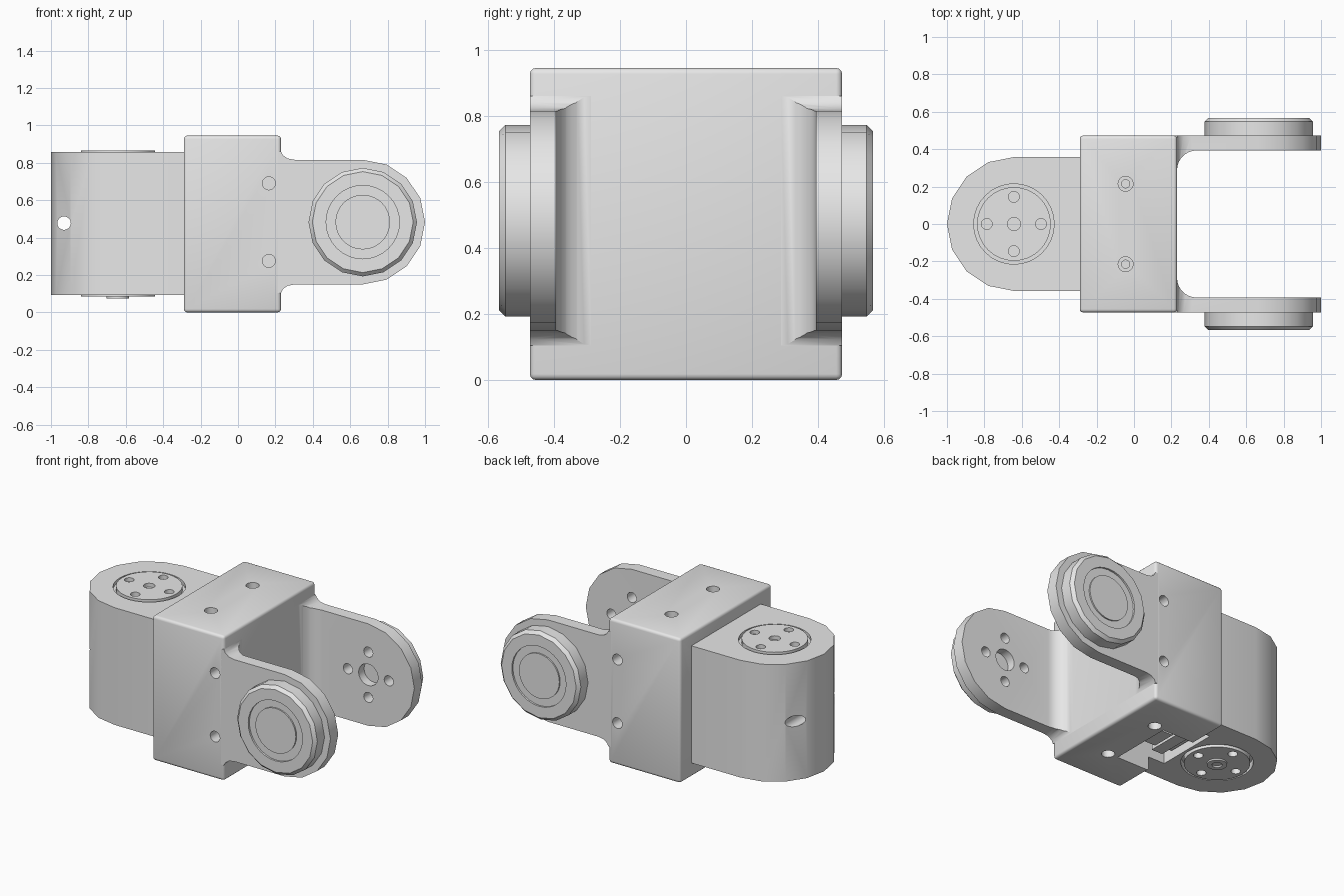
import bpy, bmesh, math
from math import cos, sin, pi

cube = bpy.data.objects.get("Cube")
if cube:
    bpy.data.objects.remove(cube, do_unlink=True)

grey = bpy.data.materials.new("light_grey")
grey.use_nodes = True
COLOUR = (0.8, 0.8, 0.8, 1)
grey.diffuse_color = COLOUR
for node in grey.node_tree.nodes:
    if node.type == 'BSDF_PRINCIPLED':
        node.inputs["Base Color"].default_value = COLOUR

parts = []


def arc(cx, cy, r, start, end, steps):
    """Points on an arc, angles in degrees."""
    angles = [math.radians(start + (end - start) * i / steps) for i in range(steps + 1)]
    return [(cx + r * cos(a), cy + r * sin(a)) for a in angles]


def circle(cx, cy, r, sides=32):
    return arc(cx, cy, r, 0, 360, sides)[:-1]


def solid(name, axis, *sections):
    """Closed solid lofted through (outline, height) sections along y or z."""
    bm = bmesh.new()
    rings = []
    for pts, h in sections:
        rings.append([bm.verts.new((u, v, h) if axis == 'z' else (u, h, v)) for u, v in pts])
    n = len(rings[0])
    for low, high in zip(rings, rings[1:]):
        for i in range(n):
            j = (i + 1) % n
            bm.faces.new((low[i], low[j], high[j], high[i]))
    bm.faces.new(rings[0][::-1])
    bm.faces.new(rings[-1])
    bmesh.ops.recalc_face_normals(bm, faces=bm.faces)
    mesh = bpy.data.meshes.new(name)
    bm.to_mesh(mesh)
    bm.free()
    mesh.materials.append(grey)
    obj = bpy.data.objects.new(name, mesh)
    bpy.context.collection.objects.link(obj)
    parts.append(obj)
    return obj


def rod(name, axis, centre, r, a, b, sides=32):
    pts = circle(*centre, r, sides)
    return solid(name, axis, (pts, a), (pts, b))


def box(name, x0, x1, y, z0, z1):
    pts = [(x0, -y), (x1, -y), (x1, y), (x0, y)]
    return solid(name, 'z', (pts, z0), (pts, z1))


def bake(obj):
    """Replace the mesh with its modified version."""
    deps = bpy.context.evaluated_depsgraph_get()
    mesh = bpy.data.meshes.new_from_object(obj.evaluated_get(deps))
    obj.modifiers.clear()
    obj.data = mesh


def combine(obj, tool, operation='DIFFERENCE'):
    mod = obj.modifiers.new("cut", 'BOOLEAN')
    mod.operation, mod.object, mod.solver = operation, tool, 'EXACT'
    bake(obj)
    parts.remove(tool)
    bpy.data.objects.remove(tool, do_unlink=True)


def drill(obj, axis, centre, r, a, b, sides=20):
    combine(obj, rod("cutter", axis, centre, r, a, b, sides))


def cross(cx, cy, d):
    return [(cx + d, cy), (cx - d, cy), (cx, cy + d), (cx, cy - d)]


# Central block with softened edges
block = box("central_block", -0.29, 0.23, 0.473, 0, 0.945)
bevel = block.modifiers.new("soft_edges", 'BEVEL')
bevel.width, bevel.segments = 0.018, 3
bake(block)
for side in (-1, 1):
    for z in (0.275, 0.69):
        drill(block, 'y', (0.165, z), 0.035, side * 0.38, side * 0.6)
    for x, z, out in ((-0.045, 0.89, 1.1), (0.02, 0.055, -0.1)):
        drill(block, 'z', (x, side * 0.215), 0.04, z, out)
    drill(block, 'z', (-0.045, side * 0.215), 0.022, 0.8, 1.1)

# Rounded housing with seats for the two horns
HX = -0.642
outline = [(-0.27, 0.358)] + arc(HX, 0, 0.358, 90, 270, 8) + [(-0.27, -0.358)]
housing = solid("motor_housing", 'z', (outline, 0.092), (outline, 0.858))
drill(housing, 'z', (HX, 0), 0.215, 0.835, 1, 32)
drill(housing, 'z', (HX, 0), 0.215, 0, 0.14, 32)
drill(housing, 'y', (-0.93, 0.477), 0.036, -1, 1)

# Open pocket underneath, with the motor showing inside
for obj in (block, housing):
    combine(obj, box("cutter", -0.41, -0.05, 0.21, -0.1, 0.2))
box("motor_case", -0.40, -0.09, 0.13, 0.14, 0.21)
box("motor_socket", -0.23, -0.13, 0.08, 0.09, 0.15)
box("motor_flange", -0.36, -0.28, 0.17, 0.12, 0.21)

# Drilled horns on the housing
top_horn = rod("top_horn", 'z', (HX, 0), 0.197, 0.82, 0.865)
bottom_horn = rod("bottom_horn", 'z', (HX, 0), 0.197, 0.085, 0.16)
hub = rod("bottom_hub", 'z', (HX, 0), 0.06, 0.075, 0.12)
for hole in cross(HX, 0, 0.145):
    drill(top_horn, 'z', hole, 0.029, 0.84, 1)
    drill(bottom_horn, 'z', hole, 0.029, 0, 0.13)
drill(top_horn, 'z', (HX, 0), 0.035, 0.84, 1)
drill(hub, 'z', (HX, 0), 0.03, 0, 0.1)

# Fork: plan outline intersected with side outline
FX, FZ, R = 0.667, 0.4825, 0.333
half_plan = [(0.21, 0.473), (1.1, 0.473), (1.1, 0.393)] + arc(0.335, 0.288, 0.105, 90, 180, 8)
plan = half_plan + [(x, -y) for x, y in reversed(half_plan)]
fillet = [(0.21, FZ + R + 0.045), (0.23, FZ + R + 0.045), (0.24, FZ + R + 0.025),
          (0.265, FZ + R + 0.007), (0.305, FZ + R)]
side_view = fillet + arc(FX, FZ, R, 90, -90, 8) + [(x, 2 * FZ - z) for x, z in reversed(fillet)]
fork = solid("fork", 'z', (plan, -0.1), (plan, 1.1))
combine(fork, solid("cutter", 'y', (side_view, -1), (side_view, 1)), 'INTERSECT')

# Pivot caps and the holes on the inside of each arm
for side, label in ((-1, "front"), (1, "back")):
    for hole in cross(FX, FZ, 0.148):
        drill(fork, 'y', hole, 0.033, side * 0.35, side * 0.465)
    drill(fork, 'y', (FX, FZ), 0.07, side * 0.35, side * 0.45, 32)
    rim, lip = circle(FX, FZ, 0.29, 16), circle(FX, FZ, 0.27, 16)
    cap = solid(label + "_pivot_cap", 'y', (rim, side * 0.468), (rim, side * 0.547),
                (lip, side * 0.567))
    drill(cap, 'y', (FX, FZ), 0.196, side * 0.555, side * 0.7, 32)
    rod(label + "_cap_centre", 'y', (FX, FZ), 0.146, side * 0.55, side * 0.564)

# Smooth the round sides, keep edges sharp
bpy.ops.object.select_all(action='DESELECT')
for obj in parts:
    obj.select_set(True)
bpy.context.view_layer.objects.active = block
bpy.ops.object.shade_smooth_by_angle(angle=math.radians(30))
